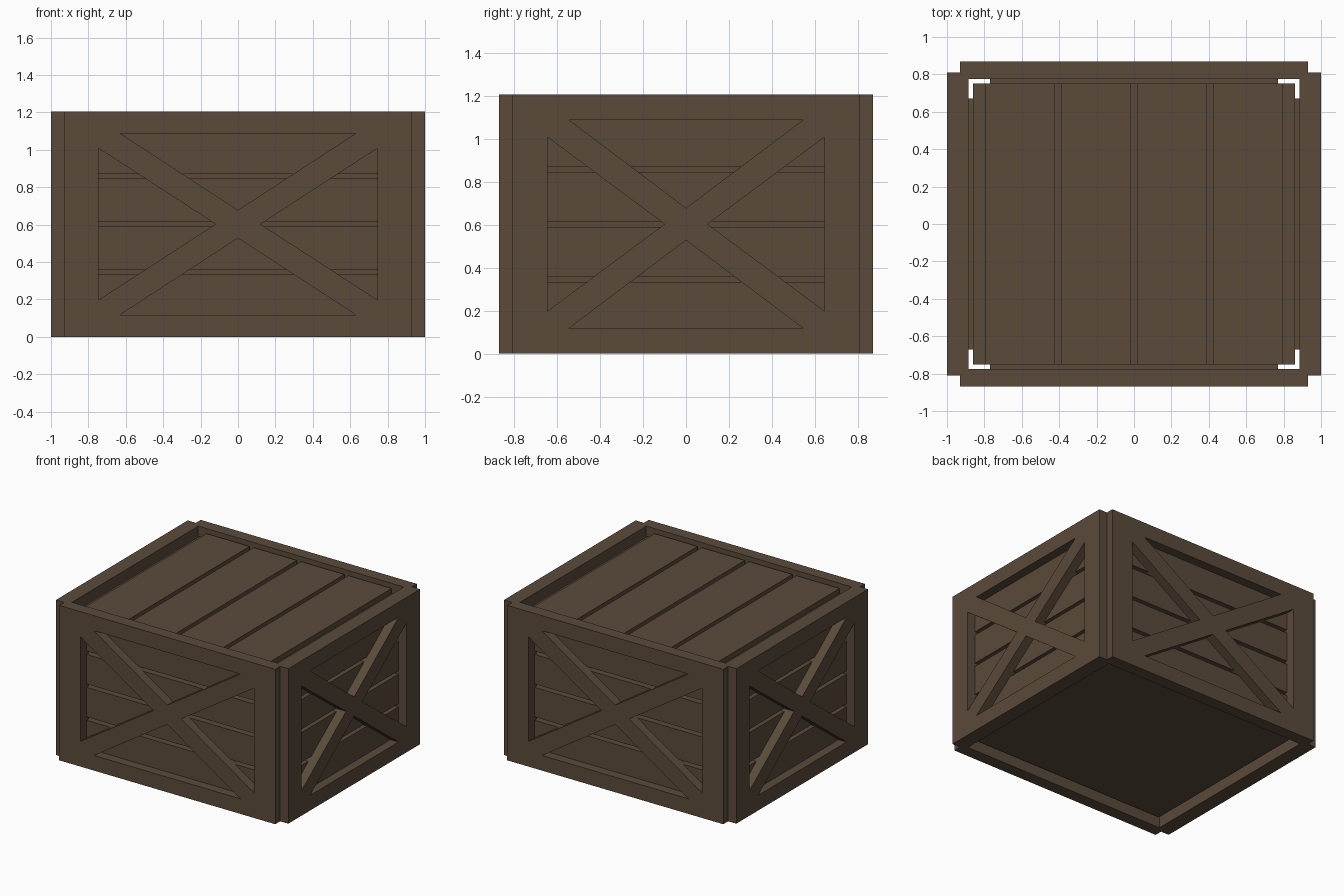
import bpy
import bmesh
from math import pi
from mathutils import Matrix

cube = bpy.data.objects.get("Cube")
if cube:
    bpy.data.objects.remove(cube, do_unlink=True)

HEIGHT = 1.205
MID = HEIGHT / 2

wood = bpy.data.materials.new("dark_brown_wood")
wood.use_nodes = True
color = (0.104, 0.070, 0.043, 1)
wood.diffuse_color = color
bsdf = next(n for n in wood.node_tree.nodes if n.type == 'BSDF_PRINCIPLED')
bsdf.inputs["Base Color"].default_value = color
bsdf.inputs["Roughness"].default_value = 0.8


def add_object(name, mesh):
    obj = bpy.data.objects.new(name, mesh)
    bpy.context.scene.collection.objects.link(obj)
    mesh.materials.clear()
    mesh.materials.append(wood)
    return obj


def box(name, low, high, matrix=Matrix()):
    size = [h - l for l, h in zip(low, high)]
    center = [(h + l) / 2 for l, h in zip(low, high)]
    bm = bmesh.new()
    bmesh.ops.create_cube(bm, size=1, matrix=matrix
                          @ Matrix.Translation(center) @ Matrix.Diagonal((*size, 1)))
    mesh = bpy.data.meshes.new(name)
    bm.to_mesh(mesh)
    bm.free()
    return add_object(name, mesh)


def cross_frame(name, half, outer, inner, open_x, tip_x, notch_x, turn):
    """Plate with four triangular openings that leave an X brace."""
    top, tip_z, side_z = 0.485, 0.075, 0.405
    loops = [[(-half, -MID), (half, -MID), (half, MID), (-half, MID)]]
    for s in (-1, 1):
        loops.append([(-tip_x, s * top), (tip_x, s * top), (0, s * tip_z)])
        loops.append([(s * open_x, -side_z), (s * open_x, side_z), (s * notch_x, 0)])
    curve = bpy.data.curves.new(name + "_profile", 'CURVE')
    curve.dimensions = '2D'
    curve.fill_mode = 'BOTH'
    curve.extrude = (outer - inner) / 2
    for points in loops:
        spline = curve.splines.new('POLY')
        spline.points.add(len(points) - 1)
        for p, (x, y) in zip(spline.points, points):
            p.co = (x, y, 0, 1)
        spline.use_cyclic_u = True
    helper = bpy.data.objects.new(name + "_profile", curve)
    bpy.context.scene.collection.objects.link(helper)
    graph = bpy.context.evaluated_depsgraph_get()
    mesh = bpy.data.meshes.new_from_object(helper.evaluated_get(graph))
    bpy.data.objects.remove(helper, do_unlink=True)
    # Stand the plate upright, then turn it to its side of the crate
    mesh.transform(turn @ Matrix.Translation((0, -(outer + inner) / 2, MID))
                   @ Matrix.Rotation(pi / 2, 4, 'X'))
    bm = bmesh.new()
    bm.from_mesh(mesh)
    bmesh.ops.remove_doubles(bm, verts=bm.verts, dist=0.0001)
    bmesh.ops.recalc_face_normals(bm, faces=bm.faces)
    for f in bm.faces:
        f.smooth = False
        f.material_index = 0
    bm.to_mesh(mesh)
    bm.free()
    add_object(name, mesh)


# Inner box behind the planks
box("inner_box", (-0.86, -0.75, 0.065), (0.86, 0.75, 1.14))

# Lid planks
for i in range(4):
    x = (i - 1.5) * 0.4075
    box(f"lid_plank_{i + 1}", (x - 0.186, -0.75, 1.13), (x + 0.186, 0.75, 1.18))

# Braced frame and horizontal planks on each side
for k, side in enumerate(("front", "left", "back", "right")):
    turn = Matrix.Rotation(k * pi / 2, 4, 'Z')
    if k % 2 == 0:
        cross_frame(side + "_frame", 0.93, 0.87, 0.775, 0.745, 0.63, 0.12, turn)
        half, face, back = 0.77, 0.798, 0.74
    else:
        cross_frame(side + "_frame", 0.81, 1.0, 0.885, 0.645, 0.545, 0.10, turn)
        half, face, back = 0.67, 0.93, 0.85
    for i in range(4):
        z = MID + (i - 1.5) * 0.256
        box(f"{side}_plank_{i + 1}", (-half, -face, z - 0.115),
            (half, -back, z + 0.115), turn)
